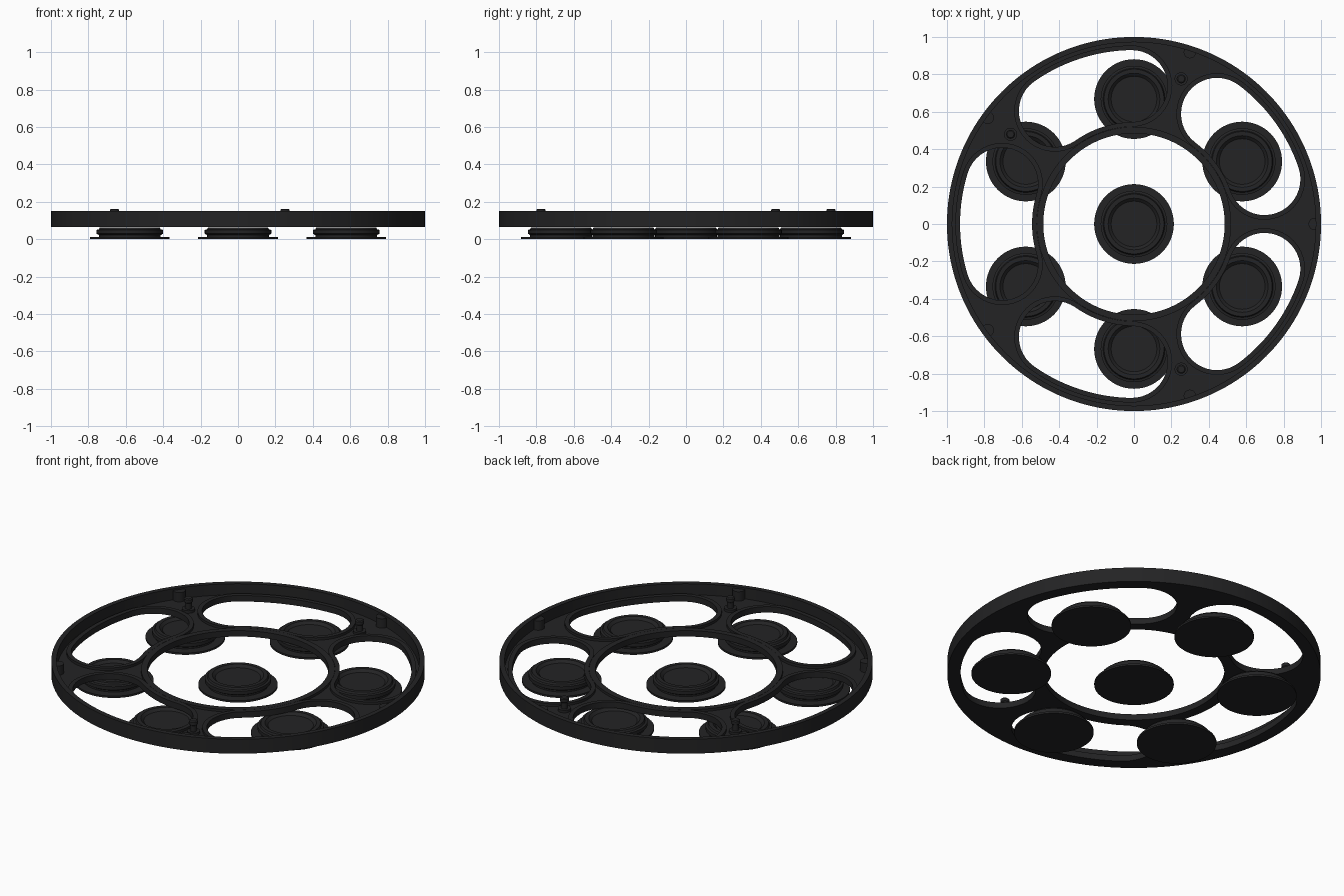
import bpy
from math import sin, cos, pi, radians

if "Cube" in bpy.data.objects:
    bpy.data.objects.remove(bpy.data.objects["Cube"])

mat = bpy.data.materials.new("dark_plastic")
mat.diffuse_color = (0.017, 0.017, 0.018, 1)
mat.use_nodes = True
mat.node_tree.nodes["Principled BSDF"].inputs["Base Color"].default_value = mat.diffuse_color


def finish(ob):
    bpy.ops.object.select_all(action='DESELECT')
    ob.select_set(True)
    bpy.context.view_layer.objects.active = ob
    if ob.type == 'CURVE':
        bpy.ops.object.convert(target='MESH')
        ob = bpy.context.view_layer.objects.active
    ob.data.materials.clear()
    ob.data.materials.append(mat)
    bpy.ops.object.shade_smooth_by_angle(angle=radians(30))
    return ob


def plate(name, loops, z0, z1):
    """Flat extrusion of nested outlines (inner outlines become holes)."""
    cu = bpy.data.curves.new(name, 'CURVE')
    cu.dimensions = '2D'
    cu.fill_mode = 'BOTH'
    cu.extrude = (z1 - z0) / 2
    for pts in loops:
        sp = cu.splines.new('POLY')
        sp.points.add(len(pts) - 1)
        for p, (x, y) in zip(sp.points, pts):
            p.co = (x, y, 0, 1)
        sp.use_cyclic_u = True
    ob = bpy.data.objects.new(name, cu)
    ob.location.z = (z0 + z1) / 2
    bpy.context.collection.objects.link(ob)
    return finish(ob)


def circle(r, n=128):
    return [(r * cos(2 * pi * i / n), r * sin(2 * pi * i / n)) for i in range(n)]


def slot(mid, grow=0.0):
    """Curved slot with round ends, following the ring."""
    rc, h, half, n = 0.7375, 0.1925 + grow, radians(17), 20
    a0, a1 = mid - half, mid + half
    pts = []
    for i in range(n + 1):                       # outer arc
        a = a0 + (a1 - a0) * i / n
        pts.append(((rc + h) * cos(a), (rc + h) * sin(a)))
    for i in range(1, n):                        # far round end
        a = a1 + pi * i / n
        pts.append((rc * cos(a1) + h * cos(a), rc * sin(a1) + h * sin(a)))
    for i in range(n + 1):                       # inner arc
        a = a1 - (a1 - a0) * i / n
        pts.append(((rc - h) * cos(a), (rc - h) * sin(a)))
    for i in range(1, n):                        # near round end
        a = a0 + pi + pi * i / n
        pts.append((rc * cos(a0) + h * cos(a), rc * sin(a0) + h * sin(a)))
    return pts


def lathe(name, profile, x, y, n=64):
    """Revolve (radius, z) points; first and last sit on the axis."""
    verts, rings, faces = [], [], []
    for r, z in profile:
        k = 1 if r == 0 else n
        rings.append([len(verts) + i for i in range(k)])
        verts += [(r * cos(2 * pi * i / n), r * sin(2 * pi * i / n), z) for i in range(k)]
    for a, b in zip(rings, rings[1:]):
        for i in range(n):
            j = (i + 1) % n
            f = [a[i % len(a)], a[j % len(a)], b[j % len(b)], b[i % len(b)]]
            faces.append(list(dict.fromkeys(f)))
    me = bpy.data.meshes.new(name)
    me.from_pydata(verts, [], faces)
    ob = bpy.data.objects.new(name, me)
    ob.location = (x, y, 0)
    bpy.context.collection.objects.link(ob)
    return finish(ob)


# Wheel: floor with five windows, raised rims
mids = [radians(36 + 72 * i) for i in range(5)]
plate("wheel_floor", [circle(0.99), circle(0.485)] + [slot(m) for m in mids], 0.065, 0.085)
plate("outer_rim", [circle(1.0, 160), circle(0.972, 160)], 0.065, 0.15)
plate("inner_rim", [circle(0.519), circle(0.485)], 0.066, 0.1)
for i, m in enumerate(mids):
    plate(f"window_lip_{i}", [slot(m, 0.025), slot(m)], 0.067, 0.1)

# Rim bosses at each spoke, and pins on three of them
for i in range(5):
    a = radians(72 * i)
    lathe(f"rim_boss_{i}", [(0, 0.07), (0.033, 0.07), (0.033, 0.14), (0, 0.14)],
          0.966 * cos(a), 0.966 * sin(a), 32)
for i in (1, 2, 4):
    a = radians(72 * i)
    lathe(f"pin_{i}", [(0, 0.07), (0.035, 0.07), (0.035, 0.1), (0.018, 0.1), (0.018, 0.135),
                       (0.024, 0.14), (0.024, 0.158), (0.018, 0.163), (0, 0.163)],
          0.816 * cos(a), 0.816 * sin(a), 32)

# Seven stepped pads below the wheel
pad = [(0, 0), (0.213, 0), (0.213, 0.011), (0.165, 0.013), (0.165, 0.022), (0.178, 0.03),
       (0.178, 0.05), (0.165, 0.053), (0.16, 0.064), (0.138, 0.064), (0.122, 0.05), (0, 0.05)]
centres = [(0, 0)] + [(0.668 * cos(radians(30 + 60 * i)), 0.668 * sin(radians(30 + 60 * i)))
                      for i in range(6)]
for i, (x, y) in enumerate(centres):
    lathe(f"pad_{i}", pad, x, y)
